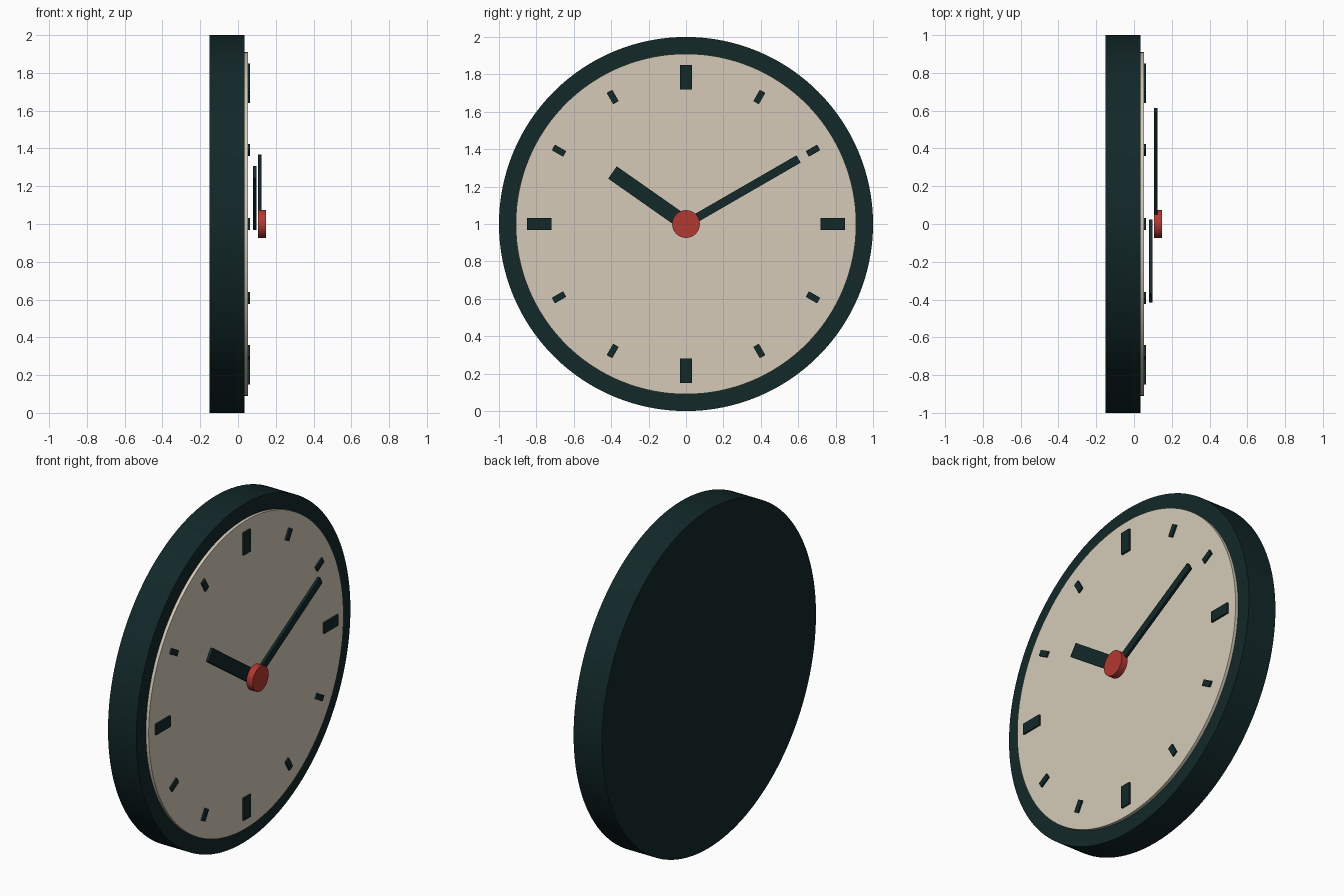
import bpy
from math import radians, sin, cos, pi
from mathutils import Matrix

cube = bpy.data.objects.get("Cube")
if cube:
    bpy.data.objects.remove(cube, do_unlink=True)


def material(name, rgb):
    mat = bpy.data.materials.new(name)
    mat.use_nodes = True
    mat.diffuse_color = (*rgb, 1)
    mat.node_tree.nodes["Principled BSDF"].inputs["Base Color"].default_value = (*rgb, 1)
    return mat


DARK = material("dark teal", (0.006, 0.021, 0.022))
CREAM = material("cream", (0.66, 0.59, 0.48))
RED = material("red", (0.45, 0.04, 0.03))


def disc(name, radius, x0, x1, sides, mat):
    """Round plate around the clock axis, spanning x0 to x1."""
    bpy.ops.mesh.primitive_cylinder_add(
        vertices=sides, radius=radius, depth=x1 - x0,
        location=((x0 + x1) / 2, 0, 1), rotation=(0, pi / 2, 0))
    obj = bpy.context.object
    obj.name = name
    obj.data.materials.append(mat)
    bpy.ops.object.shade_smooth_by_angle(angle=radians(30))


def bar(name, degrees, r0, r1, width, x0, x1, mat):
    """Radial bar at a clockwise angle from twelve, from radius r0 to r1."""
    a, r = radians(degrees), (r0 + r1) / 2
    bpy.ops.mesh.primitive_cube_add(
        size=1, location=((x0 + x1) / 2, r * sin(a), 1 + r * cos(a)),
        rotation=(-a, 0, 0))
    obj = bpy.context.object
    obj.name = name
    obj.data.transform(Matrix.Diagonal((x1 - x0, width, r1 - r0, 1)))
    obj.data.materials.append(mat)


# Case and raised dial
disc("case", 1.0, -0.15, 0.035, 128, DARK)
disc("dial", 0.91, 0.03, 0.053, 128, CREAM)

# Hour markers, larger at the quarters
for hour in range(12):
    quarter = hour % 3 == 0
    half, width = (0.066, 0.064) if quarter else (0.035, 0.034)
    bar(f"hour_marker_{hour or 12}", hour * 30, 0.784 - half, 0.784 + half,
        width, 0.05, 0.063, DARK)

# Hands and centre cap
bar("hour_hand", -55, 0, 0.48, 0.08, 0.08, 0.097, DARK)
bar("minute_hand", 60, 0, 0.695, 0.045, 0.107, 0.124, DARK)
disc("centre_cap", 0.074, 0.107, 0.148, 48, RED)
